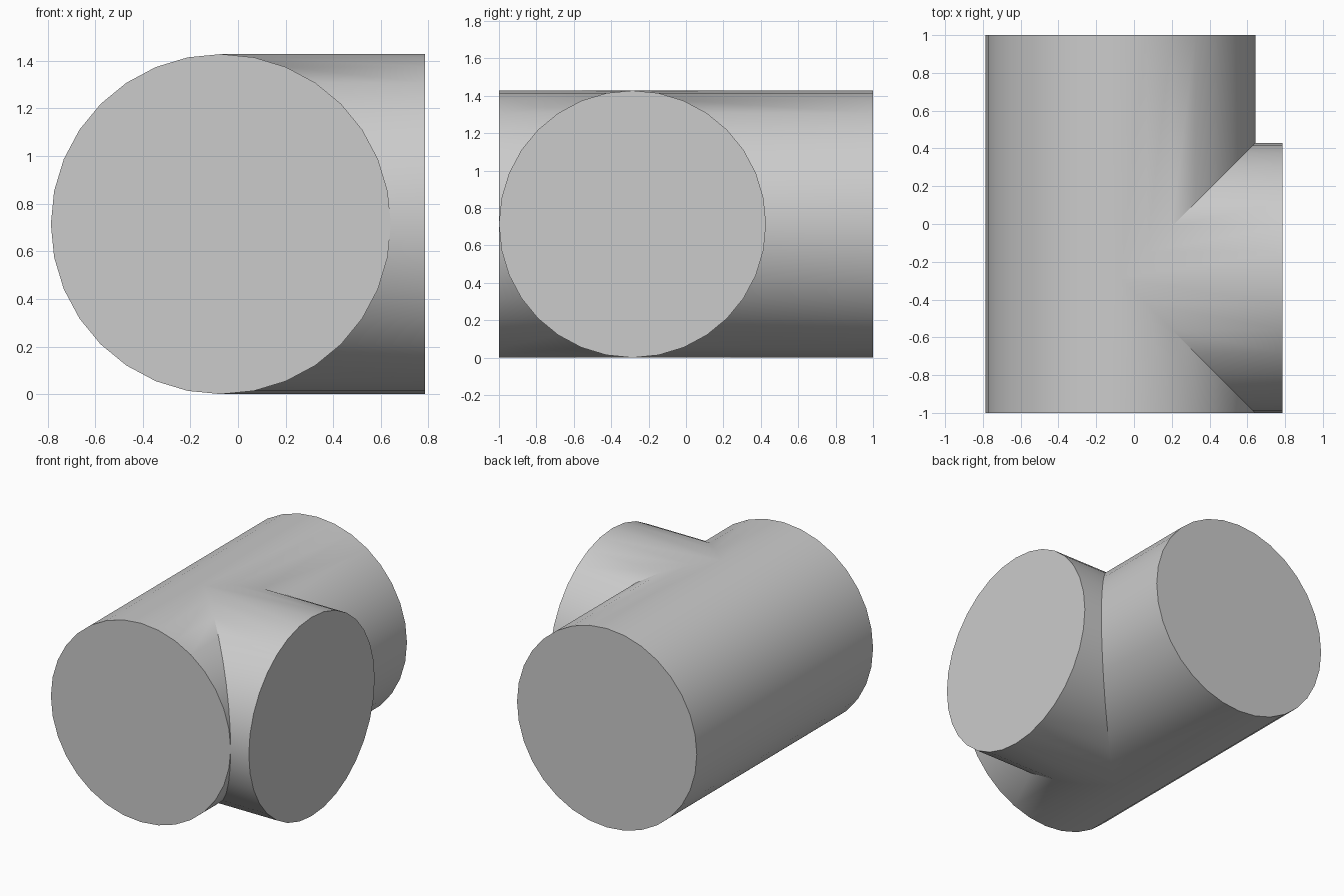
import bpy, bmesh, math
from mathutils import Vector

cube = bpy.data.objects.get("Cube")
if cube:
    bpy.data.objects.remove(cube)

SIDES = 32
R = 0.714                      # both pipes share one radius
MAIN_X, BRANCH_Y = -0.072, -0.286
END_Y, BRANCH_END = 1.0, 0.786

bm = bmesh.new()


def ring(i):
    """Sideways offset and height of one corner of the round section."""
    a = 2 * math.pi * i / SIDES
    return R * math.sin(a), R + R * math.cos(a)


def add_face(points):
    """Face from points, dropping repeats where a strip narrows to nothing."""
    kept = []
    for p in map(Vector, points):
        if all((p - q).length > 1e-4 for q in kept):
            kept.append(p)
    if len(kept) > 2:
        bm.faces.new([bm.verts.new(p) for p in kept])


def strip(start, end, steps):
    """Band of faces between two edge curves."""
    for i in steps:
        add_face([start(i), end(i), end(i + 1), start(i + 1)])


def main_point(i, y):
    s, z = ring(i)
    return MAIN_X + s, y, z


def seam(i, side):
    """Mitred joint where the two pipes meet."""
    s, z = ring(i)
    return MAIN_X + s, BRANCH_Y + side * s, z


def branch_end(i, side):
    s, z = ring(i)
    return BRANCH_END, BRANCH_Y + side * s, z


half = SIDES // 2
for side in (-1, 1):
    # Main pipe: plain half, then the half opened by the branch
    strip(lambda i: main_point(i, BRANCH_Y),
          lambda i: main_point(i, side * END_Y), range(half, SIDES))
    strip(lambda i: seam(i, side),
          lambda i: main_point(i, side * END_Y), range(half))
    # Branch pipe wall
    strip(lambda i: seam(i, side), lambda i: branch_end(i, side), range(half))
    # Main pipe end cap
    add_face([main_point(i, side * END_Y) for i in range(SIDES)])

# Branch end cap
add_face([branch_end(i, 1) for i in range(SIDES)])

bmesh.ops.remove_doubles(bm, verts=bm.verts[:], dist=0.0005)
bmesh.ops.recalc_face_normals(bm, faces=bm.faces[:])
mesh = bpy.data.meshes.new("pipe_tee")
bm.to_mesh(mesh)
bm.free()

# Plain grey
grey = bpy.data.materials.new("light_grey")
grey.use_nodes = True
colour = (0.6, 0.6, 0.6, 1)
grey.diffuse_color = colour
grey.node_tree.nodes["Principled BSDF"].inputs["Base Color"].default_value = colour
mesh.materials.append(grey)

tee = bpy.data.objects.new("pipe_tee", mesh)
bpy.context.collection.objects.link(tee)
bpy.ops.object.select_all(action='DESELECT')
tee.select_set(True)
bpy.context.view_layer.objects.active = tee
bpy.ops.object.shade_smooth_by_angle(angle=math.radians(30))
